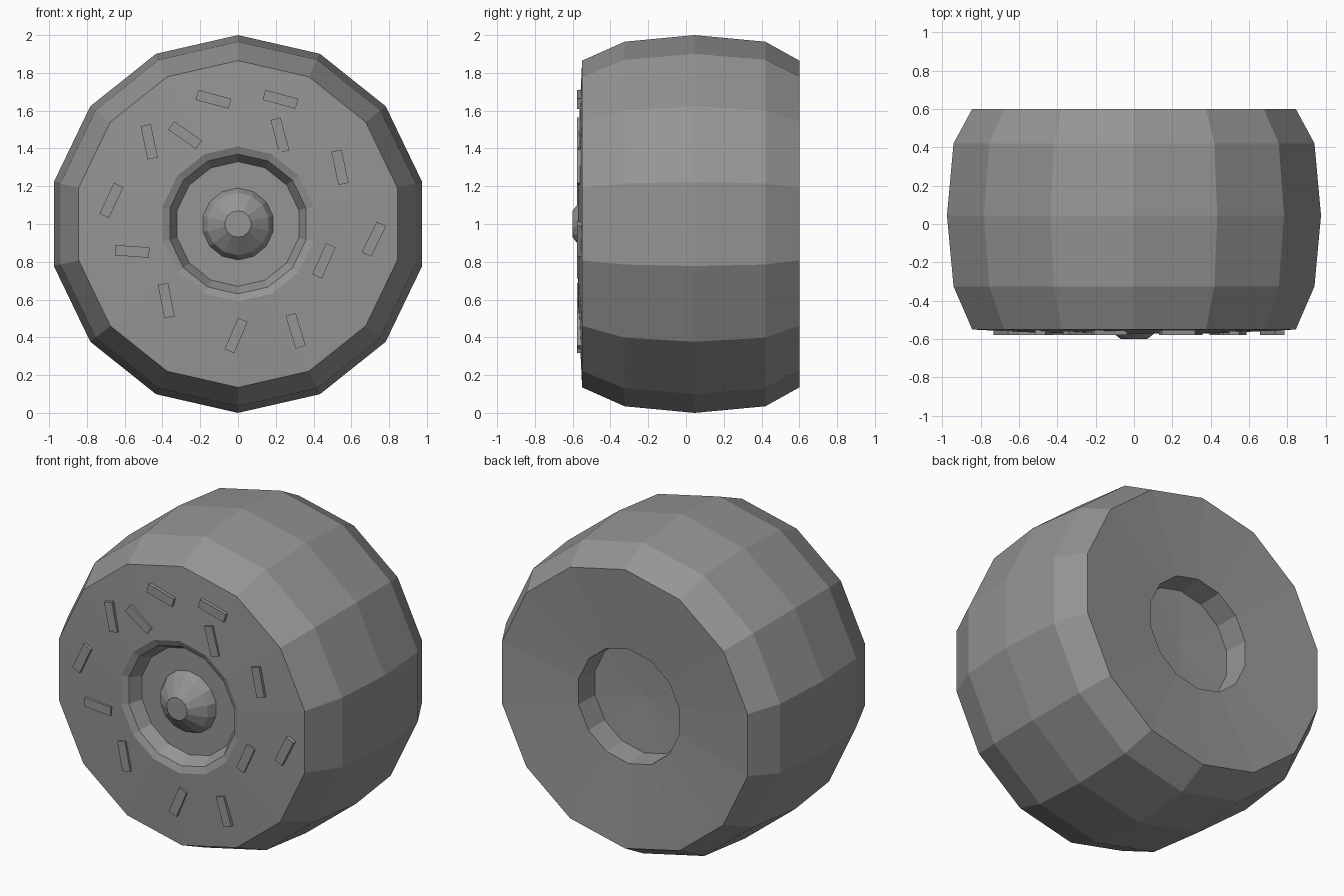
import bpy, bmesh
from math import sin, cos, pi, radians
from mathutils import Matrix

SIDES = 14

cube = bpy.data.objects.get("Cube")
if cube:
    bpy.data.objects.remove(cube)

grey = bpy.data.materials.new("plain grey")
grey.use_nodes = True
colour = (0.3, 0.3, 0.3, 1)
grey.diffuse_color = colour
grey.node_tree.nodes["Principled BSDF"].inputs["Base Color"].default_value = colour


def finish(name, bm):
    bmesh.ops.recalc_face_normals(bm, faces=bm.faces)
    mesh = bpy.data.meshes.new(name)
    bm.to_mesh(mesh)
    bm.free()
    mesh.materials.append(grey)
    obj = bpy.data.objects.new(name, mesh)
    bpy.context.collection.objects.link(obj)
    return obj


def lathe(name, profile):
    """Turn (radius, y) points around the wheel axle; radius 0 makes a pole."""
    bm = bmesh.new()
    rings = []
    for r, y in profile:
        count = SIDES if r else 1
        rings.append([bm.verts.new((r * sin(2 * pi * i / SIDES), y,
                                    1 + r * cos(2 * pi * i / SIDES)))
                      for i in range(count)])
    for a, b in zip(rings, rings[1:]):
        for i in range(SIDES):
            j = (i + 1) % SIDES
            corners = [a[i % len(a)], a[j % len(a)], b[j % len(b)], b[i % len(b)]]
            bm.faces.new(list(dict.fromkeys(corners)))
    return finish(name, bm)


# Wheel body: front recess, domed front, bulging tread, dished back with a hole
lathe("wheel_body", [
    (0, -0.48), (0.33, -0.48), (0.37, -0.555), (0.41, -0.572),
    (0.865, -0.55), (0.965, -0.325), (1, 0.045), (0.965, 0.42), (0.865, 0.6),
    (0.355, 0.56), (0.345, 0.41), (0, 0.395),
])

# Hub knob in the front recess
lathe("hub_knob", [
    (0, -0.47), (0.19, -0.48), (0.165, -0.53), (0.11, -0.57),
    (0.07, -0.6), (0, -0.6),
])

# Small raised bars scattered on the front: x, z, tilt in degrees
BARS = [
    (-0.13, 1.66, -15), (0.225, 1.66, -15), (-0.47, 1.435, 102),
    (-0.28, 1.47, -35), (0.222, 1.47, 105), (0.54, 1.3, 102),
    (-0.67, 1.125, 65), (-0.56, 0.855, -4), (0.72, 0.92, 64),
    (0.455, 0.805, 66), (-0.38, 0.595, 101), (-0.01, 0.41, 67),
    (0.305, 0.435, 107),
]
for n, (x, z, tilt) in enumerate(BARS, 1):
    bm = bmesh.new()
    bmesh.ops.create_cube(bm, size=1, matrix=(
        Matrix.Translation((x, -0.555, z))
        @ Matrix.Rotation(radians(-tilt), 4, 'Y')
        @ Matrix.Diagonal((0.18, 0.046, 0.055, 1))))
    finish(f"front_bar_{n}", bm)
